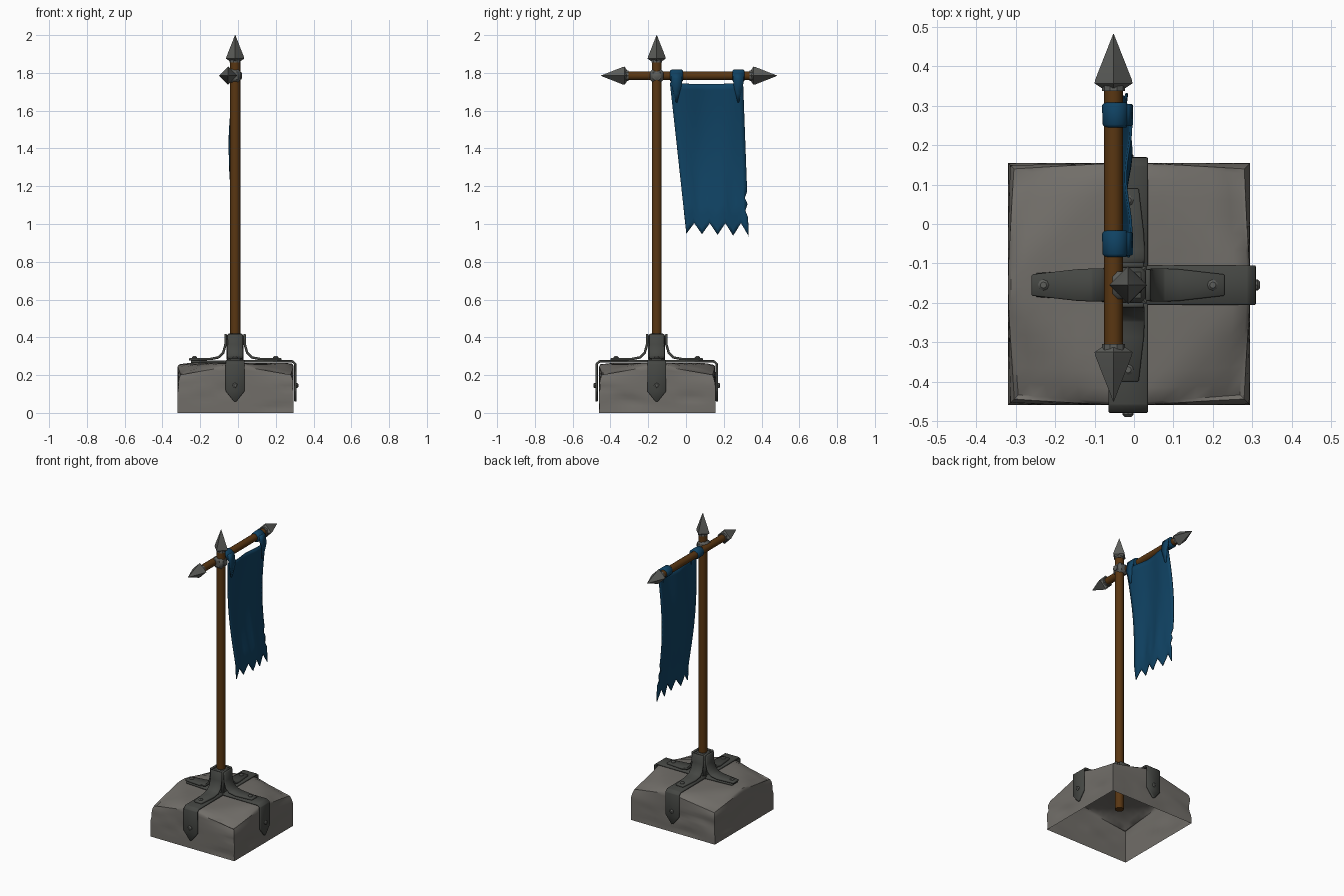
import bpy, bmesh, math
from mathutils import Vector, Matrix, noise

if "Cube" in bpy.data.objects:
    bpy.data.objects.remove(bpy.data.objects["Cube"])

PX, PY = -0.015, -0.155          # pole axis
BX, BZ = -0.052, 1.785           # crossbar axis


def material(name, rgb):
    m = bpy.data.materials.new(name)
    m.diffuse_color = (*rgb, 1)
    m.use_nodes = True
    m.node_tree.nodes["Principled BSDF"].inputs["Base Color"].default_value = m.diffuse_color
    return m


STONE = material("grey stone", (0.165, 0.155, 0.14))
IRON = material("dark iron", (0.06, 0.063, 0.057))
STEEL = material("worn steel", (0.11, 0.113, 0.105))
WOOD = material("brown wood", (0.10, 0.037, 0.006))
CLOTH = material("blue cloth", (0.005, 0.055, 0.125))


def finish(name, bm, mat, solid=0, offset=1, bevel=0, angle=35):
    bmesh.ops.recalc_face_normals(bm, faces=bm.faces) if not solid else None
    me = bpy.data.meshes.new(name)
    bm.to_mesh(me)
    bm.free()
    ob = bpy.data.objects.new(name, me)
    bpy.context.collection.objects.link(ob)
    me.materials.append(mat)
    if solid:
        s = ob.modifiers.new("thickness", 'SOLIDIFY')
        s.thickness, s.offset = solid, offset
    if bevel:
        b = ob.modifiers.new("bevel", 'BEVEL')
        b.width, b.segments = bevel, 1
    bpy.context.view_layer.objects.active = ob
    ob.select_set(True)
    bpy.ops.object.shade_smooth_by_angle(angle=math.radians(angle))
    ob.select_set(False)
    return ob


def lathe(name, profile, sides, origin, axis, mat, turn=0, angle=35):
    """Stack of rings (radius, height) along an axis, capped at both ends."""
    bm = bmesh.new()
    rings = []
    for r, h in profile:
        rings.append([bm.verts.new((r * math.cos(turn + 2 * math.pi * i / sides),
                                    r * math.sin(turn + 2 * math.pi * i / sides), h))
                      for i in range(sides)])
    for a, b in zip(rings, rings[1:]):
        for i in range(sides):
            j = (i + 1) % sides
            bm.faces.new((a[i], a[j], b[j], b[i]))
    bm.faces.new(rings[0][::-1])
    bm.faces.new(rings[-1])
    rot = Vector((0, 0, 1)).rotation_difference(Vector(axis)).to_matrix().to_4x4()
    bmesh.ops.transform(bm, matrix=Matrix.Translation(origin) @ rot, verts=bm.verts)
    return finish(name, bm, mat, angle=angle)


def box(name, center, size, mat, bevel):
    bm = bmesh.new()
    bmesh.ops.create_cube(bm, size=1)
    bmesh.ops.scale(bm, vec=size, verts=bm.verts)
    bmesh.ops.translate(bm, vec=center, verts=bm.verts)
    return finish(name, bm, mat, bevel=bevel)


def sheet(name, rows, mat, thick, offset=1, bevel=0, matrix=None):
    """Skin a grid of points and give it thickness."""
    bm = bmesh.new()
    vs = [[bm.verts.new(p) for p in row] for row in rows]
    for a, b in zip(vs, vs[1:]):
        for i in range(len(a) - 1):
            bm.faces.new((a[i], b[i], b[i + 1], a[i + 1]))
    if matrix:
        bmesh.ops.transform(bm, matrix=matrix, verts=bm.verts)
    return finish(name, bm, mat, solid=thick, offset=offset, bevel=bevel)


# Hollow stone base: open-bottomed block with worn, dipped top corners
bm = bmesh.new()
bmesh.ops.create_cube(bm, size=2)
bmesh.ops.subdivide_edges(bm, edges=bm.edges, cuts=13, use_grid_fill=True)
bmesh.ops.delete(bm, geom=[f for f in bm.faces if f.calc_center_median().z < -0.999],
                 context='FACES')
for v in bm.verts:
    u, w, t = v.co.x, v.co.y, (v.co.z + 1) / 2
    edge = max(abs(u), abs(w))
    d = max(0, abs(u) + abs(w) - 1.1) / 0.9
    n = max(0, noise.noise(v.co * 1.7 + Vector((3, 1, 7))))
    k = 1 - 0.06 * d * max(0, t - 0.6) / 0.4 - 0.05 * n * min(1, 4 * t) * (1 - t) * 2
    if t > 0.99 and edge > 0.99:
        k -= 0.025
    z = 0.265 * t - 0.06 * d * t ** 4
    if t > 0.99:
        z -= 0.012 * n + (0.005 if edge > 0.99 else 0)
    v.co = (-0.0125 + 0.3075 * u * k, -0.1525 + 0.3075 * w * k, z)
finish("stone_base", bm, STONE, angle=40)

# Collar and the strapping arms around the pole foot
box("pole_collar", (PX, PY, 0.345), (0.09, 0.09, 0.15), IRON, 0.012)
strap = [(0.03, .267, .05), (0.30, .267, .05), (0.312, .257, .05),
         (0.312, .115, .05), (0.312, .06, .006)]
short = [(0.03, .264, .045), (0.235, .264, .03)]
bracket = [(0.044, .418, .04), (0.045, .36, .04), (0.058, .315, .042),
           (0.085, .288, .042), (0.13, .279, .04), (0.245, .277, .027)]
for name, deg in (("right", 0), ("back", 90), ("left", 180), ("front", 270)):
    m = Matrix.Translation((PX, PY, 0)) @ Matrix.Rotation(math.radians(deg), 4, 'Z')
    for part, path in (("strap", short if name == "left" else strap), ("bracket", bracket)):
        rows = [[(r, -w, z), (r, w, z)] for r, z, w in path]
        sheet(f"{name}_{part}", rows, IRON, 0.013, bevel=0.003, matrix=m)
    bolt = [(0.014, 0), (0.014, 0.006), (0.008, 0.012)]
    lathe(f"{name}_top_bolt", bolt, 8, m @ Vector((0.215, 0, 0.288)), (0, 0, 1), STEEL)
    if name != "left":
        lathe(f"{name}_side_bolt", bolt, 8, m @ Vector((0.323, 0, 0.145)),
              m.to_3x3() @ Vector((1, 0, 0)), STEEL)

# Pole, crossbar and the joint between them
lathe("pole", [(0.027, 0.12), (0.027, 1.88)], 10, (PX, PY, 0), (0, 0, 1), WOOD, angle=50)
lathe("crossbar", [(0.024, -0.34), (0.024, 0.37)], 10, (BX, 0, BZ), (0, 1, 0), WOOD, angle=50)
box("crossbar_joint", (-0.022, PY, BZ), (0.07, 0.07, 0.07), STEEL, 0.014)
lathe("joint_stud", [(0.02, 0), (0.02, 0.006), (0.01, 0.01)], 8, (0.012, PY, BZ),
      (1, 0, 0), STEEL)

# Four-sided spear points
spike = [(0.03, -0.012), (0.048, 0.0), (0.047, 0.008), (0.001, 0.125)]
for name, origin, axis in (("top_spike", (PX, PY, 1.875), (0, 0, 1)),
                           ("back_spike", (BX, 0.357, BZ), (0, 1, 0)),
                           ("front_spike", (BX, -0.325, BZ), (0, -1, 0))):
    lathe(name, spike, 4, origin, axis, STEEL)
    lathe(name + "_ring", [(0.029, -0.02), (0.029, 0.0)], 10, origin, axis, STEEL)


# Banner: swinging, gently waved sheet with five ragged points
def banner_x(s, t):
    return -0.014 - 0.026 * math.sin(math.pi * min(1, t * 1.15)) \
        + 0.007 * math.sin(s * 9 + t * 3)


COLS, ROWS = 16, 24
rows = []
for j in range(ROWS + 1):
    t, row = j / ROWS, []
    for i in range(COLS + 1):
        s = i / COLS
        top = 1.748 - 0.008 * math.sin(math.pi * s)
        tooth = abs((s * 4) % 1 - 0.5) * 2           # 1 at points, 0 between
        bottom = 1.005 - 0.055 * tooth - 0.015 * s * tooth
        y = (-0.085 + 0.087 * t) * (1 - s) + (0.302 + 0.03 * t) * s
        if i == COLS and j in (18, 20):              # torn edge nicks
            y -= 0.014
        row.append((banner_x(s, t), y, top + (bottom - top) * t))
    rows.append(row)
sheet("banner", rows, CLOTH, 0.006, offset=0)

# Cloth loops over the crossbar, with tabs folding down to the banner
for name, y, s, w in (("front_loop", -0.05, 0.08, 0.034), ("back_loop", 0.277, 0.93, 0.032)):
    lathe(name, [(0.027, -w), (0.033, -w + 0.008), (0.034, w - 0.008), (0.027, w)], 12,
          (BX + 0.005, y, BZ), (0, 1, 0), CLOTH, angle=60)
    path = [(-0.02, 1.80, w - 0.004), (-0.012, 1.77, w - 0.004), (-0.008, 1.735, w * 0.8),
            (banner_x(s, 0.08) + 0.004, 1.69, w * 0.45), (banner_x(s, 0.13) + 0.003, 1.645, 0.004)]
    sheet(name + "_tab", [[(x, y - h, z), (x, y + h, z)] for x, z, h in path], CLOTH, 0.01,
          offset=0)
